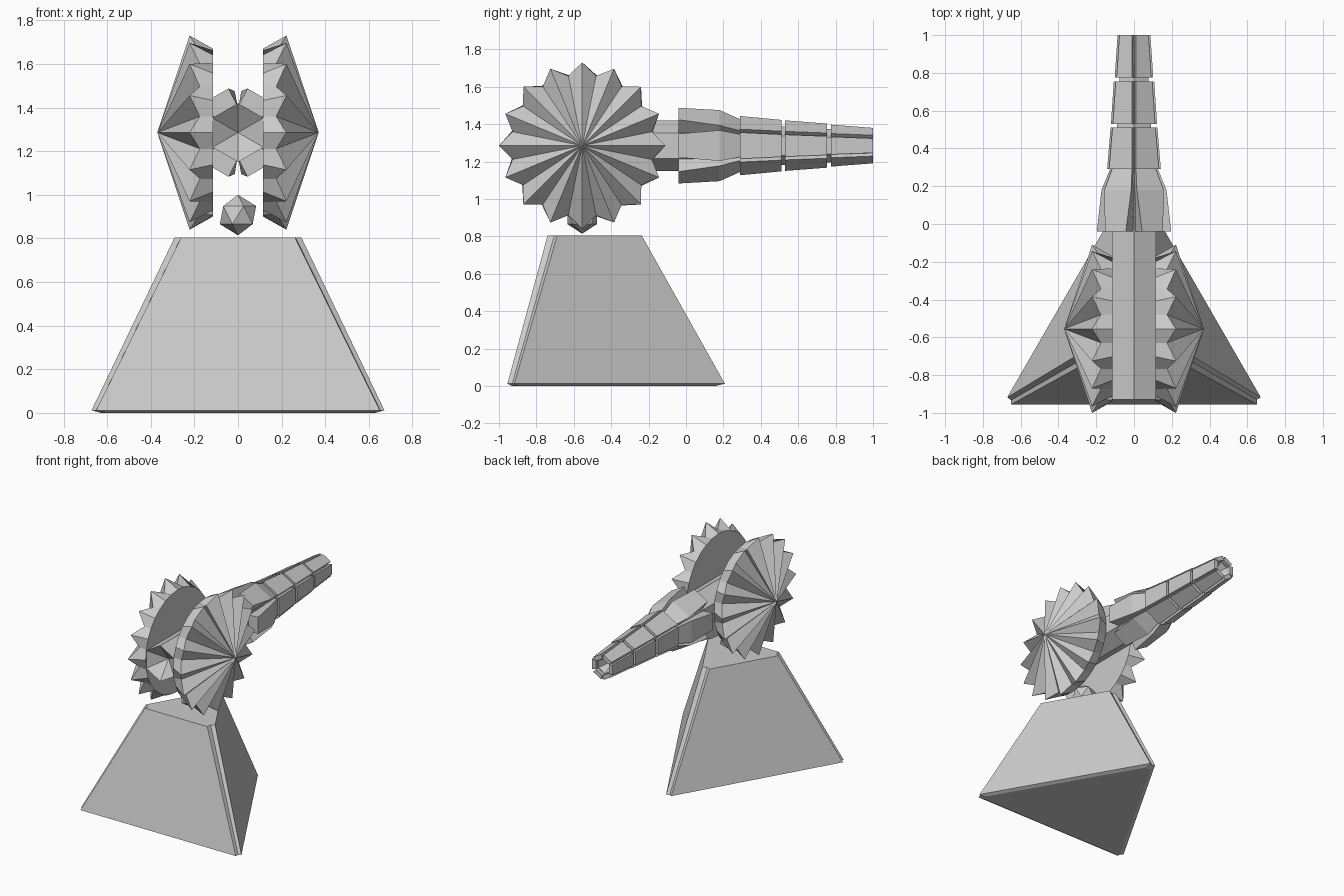
import bpy, bmesh
from math import sin, cos, pi, sqrt
from mathutils import Vector, Matrix

if "Cube" in bpy.data.objects:
    bpy.data.objects.remove(bpy.data.objects["Cube"])

CY, CZ = -0.555, 1.285          # hub of the turret


def finish(name, bm):
    bmesh.ops.recalc_face_normals(bm, faces=bm.faces)
    me = bpy.data.meshes.new(name)
    bm.to_mesh(me)
    bm.free()
    ob = bpy.data.objects.new(name, me)
    bpy.context.collection.objects.link(ob)
    return ob


def loft(name, rings):
    """Skin a list of equal-length rings; a one-point ring is a pole."""
    bm = bmesh.new()
    rows = [[bm.verts.new(p) for p in r] for r in rings]
    for a, b in zip(rows, rows[1:]):
        n = max(len(a), len(b))
        for i in range(n):
            j = (i + 1) % n
            if len(a) == 1:
                bm.faces.new((a[0], b[i], b[j]))
            elif len(b) == 1:
                bm.faces.new((a[i], a[j], b[0]))
            else:
                bm.faces.new((a[i], a[j], b[j], b[i]))
    for r in (rows[0], rows[-1]):
        if len(r) > 2:
            bm.faces.new(r)
    return finish(name, bm)


# Pedestal: tapered triangle with notched corners
def tri_ring(inr, cut, z):
    half = inr * sqrt(3)
    pts = [Vector((half - cut, -inr, z)),
           Vector((half - cut * 0.95, -inr + cut * 0.6, z)),
           Vector((half - cut / 2, -inr + cut * 0.866, z))]
    out = []
    for k in range(3):
        m = Matrix.Rotation(k * 2 * pi / 3, 3, 'Z')
        out += [m @ p + Vector((0, CY, 0)) for p in pts]
    return out


loft("pedestal", [tri_ring(0.375, 0.043, 0), tri_ring(0.4, 0.043, 0.012),
                  tri_ring(0.185, 0.06, 0.805)])

# Ball joint
bm = bmesh.new()
bmesh.ops.create_icosphere(bm, subdivisions=1, radius=0.093,
                           matrix=Matrix.Translation((0, CY, 0.907)))
finish("ball_joint", bm)


# Fluted side discs
def disc_ring(x, r_tip, r_valley, x_valley):
    pts = []
    for i in range(32):
        a = i * pi / 16
        r, px = (r_valley, x_valley) if i % 2 else (r_tip, x)
        pts.append((px, CY + r * cos(a), CZ + r * sin(a)))
    return pts


for side, s in (("left", -1), ("right", 1)):
    loft("disc_" + side, [disc_ring(s * 0.115, 0.385, 0.385, s * 0.115),
                          disc_ring(s * 0.222, 0.445, 0.38, s * 0.175),
                          [(s * 0.37, CY, CZ)]])


# Hexagonal core with hollowed ends
def hex_ring(y, r):
    return [(r * sin(i * pi / 3), y, CZ + r * cos(i * pi / 3)) for i in range(6)]


loft("core", [[(0, -0.83, CZ)], hex_ring(-0.93, 0.135), hex_ring(0.0, 0.135),
              hex_ring(0.3, 0.115), hex_ring(0.97, 0.078), hex_ring(0.97, 0.06),
              [(0, 0.85, CZ)]])


# Barrel plates: six around the core in four stepped segments
def slot_w(d):
    return (d / 2 - 0.01) / 0.866


segments = [
    [(-0.04, 0.197, 0.0635), (0.18, 0.172, 0.082), (0.295, 0.125, 0.06)],
    [(0.29, 0.142, slot_w(0.142)), (0.51, 0.124, slot_w(0.124))],
    [(0.53, 0.122, slot_w(0.122)), (0.755, 0.107, slot_w(0.107))],
    [(0.775, 0.102, slot_w(0.102)), (1.0, 0.087, slot_w(0.087))],
]
for n, seg in enumerate(segments):
    for k in range(6):
        m = Matrix.Rotation(k * pi / 3, 3, 'Y')
        rings = []
        for y, d, w in seg:
            inner = 0.105 - 0.05 * max(y, 0)
            wi = min(w, inner * 0.56)
            rings.append([m @ Vector(p) + Vector((0, 0, CZ)) for p in
                          ((inner, y, -wi), (d, y, -w), (d, y, w), (inner, y, wi))])
        loft(f"barrel_plate_{n + 1}_{k + 1}", rings)
